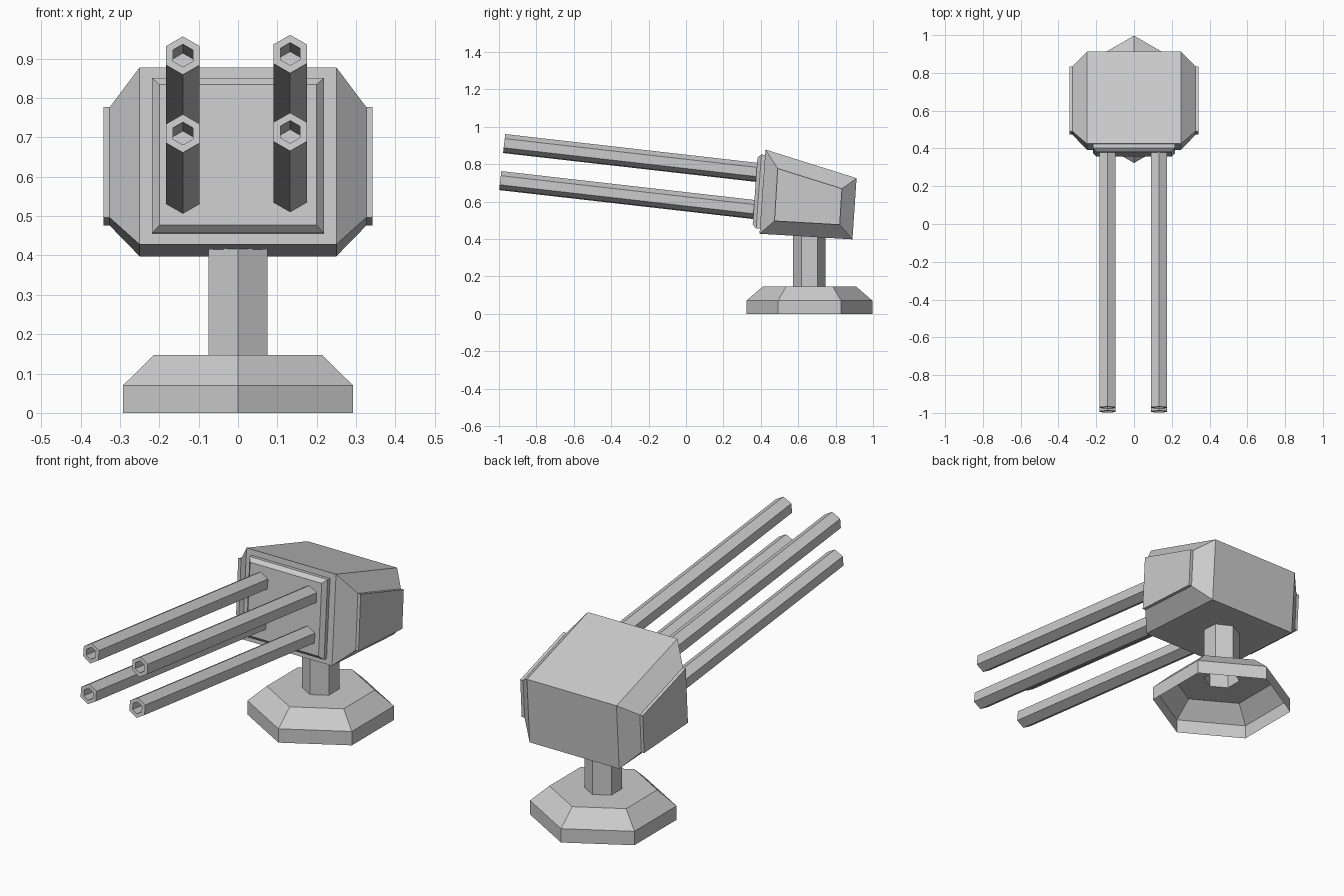
import bpy, bmesh
from math import sin, cos, pi, tan, radians
from mathutils import Vector, Matrix

if "Cube" in bpy.data.objects:
    bpy.data.objects.remove(bpy.data.objects["Cube"])


def loft(name, rings, cap_start=True, cap_end=True, outward=True):
    """Skin a list of equal-length point rings into one flat-shaded object."""
    bm = bmesh.new()
    loops = [[bm.verts.new(p) for p in ring] for ring in rings]
    n = len(loops[0])
    for a, b in zip(loops, loops[1:]):
        for i in range(n):
            j = (i + 1) % n
            bm.faces.new((a[i], a[j], b[j], b[i]))
    if cap_start:
        bm.faces.new(loops[0][::-1])
    if cap_end:
        bm.faces.new(loops[-1])
    if outward:
        bmesh.ops.recalc_face_normals(bm, faces=bm.faces)
    mesh = bpy.data.meshes.new(name)
    bm.to_mesh(mesh)
    bm.free()
    obj = bpy.data.objects.new(name, mesh)
    bpy.context.collection.objects.link(obj)
    return obj


def hexagon(r, z, centre=(0, 0)):
    """Hexagon in the xy plane with corners on +y and -y."""
    return [(centre[0] + r * cos(pi / 2 + k * pi / 3),
             centre[1] + r * sin(pi / 2 + k * pi / 3), z) for k in range(6)]


# Pedestal: open-bottomed hexagonal foot running up into the post
C = (0, 0.66)
loft("pedestal", [hexagon(r, z, C) for r, z in
                  [(0.337, 0), (0.337, 0.07), (0.248, 0.147),
                   (0.087, 0.147), (0.087, 0.425)]],
     cap_start=False, cap_end=False, outward=False)

# Turret housing: side profile lofted across x, with tapered cheeks and side plates
outer = [(0.393, 0.428), (0.89, 0.398), (0.912, 0.725), (0.425, 0.878)]
inner = [(0.473, 0.496), (0.822, 0.476), (0.834, 0.669), (0.49, 0.777)]
half = [(0.25, outer), (0.326, inner), (0.342, inner)]
sections = [(-x, p) for x, p in reversed(half)] + half
loft("turret_housing", [[(x, y, z) for y, z in p] for x, p in sections])


# Front panel: raised plate with a bevelled rim, following the sloped front
def panel_ring(hx, z0, z1, push):
    def y(z):
        return 0.393 + (z - 0.428) * 0.0713 - push
    return [(-hx, y(z0), z0), (hx, y(z0), z0), (hx, y(z1), z1), (-hx, y(z1), z1)]


loft("front_panel", [panel_ring(0.218, 0.455, 0.848, -0.01),
                     panel_ring(0.218, 0.457, 0.851, 0.02),
                     panel_ring(0.2, 0.477, 0.835, 0.04)])

# Four hexagonal barrels with recessed bores, pitched upwards
PITCH = radians(6.5)
for side, x, lift in (("left", -0.14, 0), ("right", 0.1325, 0.004)):
    for level, y, z in (("upper", -0.972, 0.908), ("lower", -0.993, 0.71)):
        length = (0.40 - y) / cos(PITCH)
        # local z runs backwards along the barrel from the muzzle
        barrel = loft(f"{level}_{side}_barrel",
                      [hexagon(0.049, length), hexagon(0.049, 0),
                       hexagon(0.029, 0), hexagon(0.029, 0.2)])
        barrel.data.transform(Matrix.Translation((x, y, z + lift))
                              @ Matrix.Rotation(-pi / 2 - PITCH, 4, 'X'))
